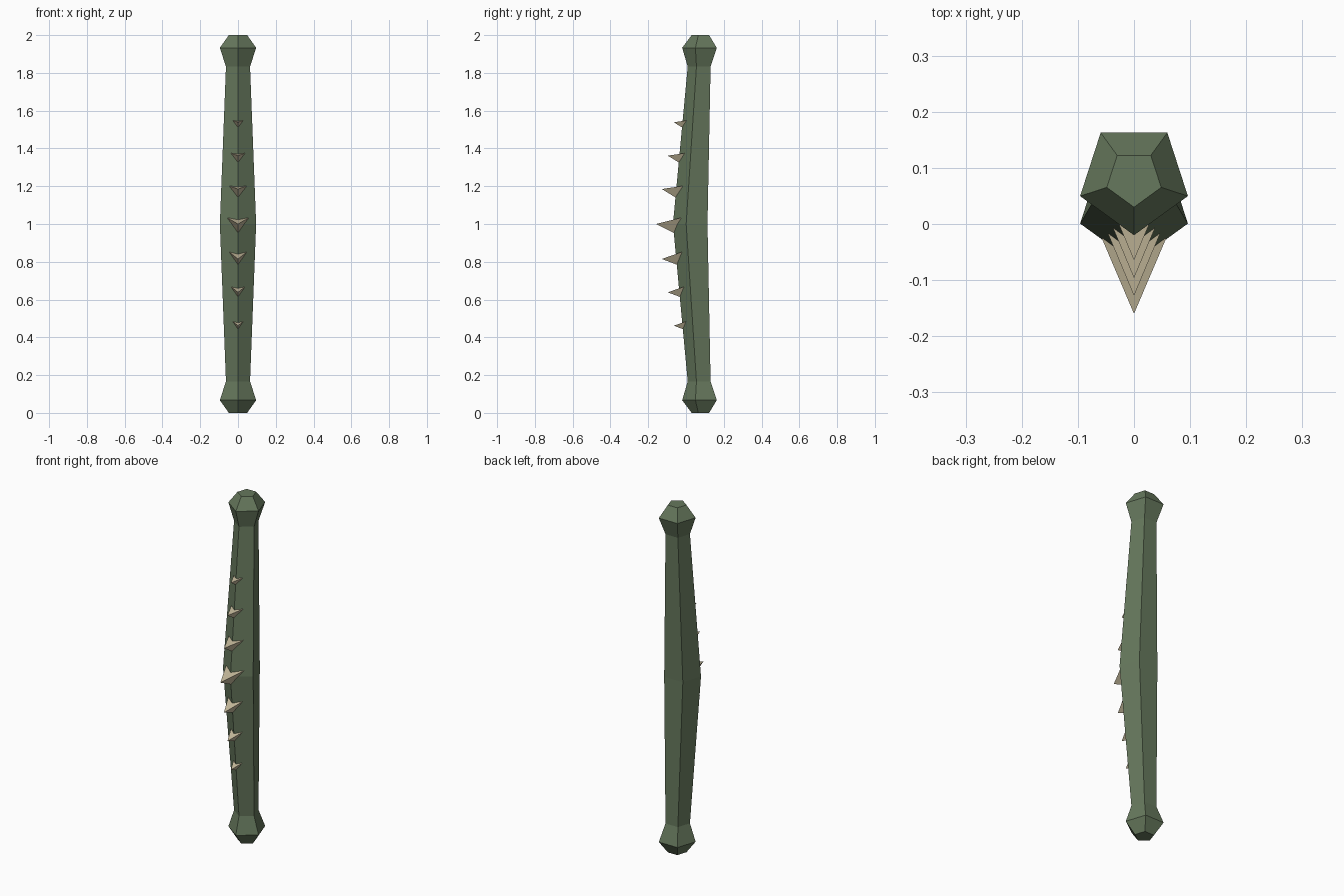
import bpy
import bmesh
from math import sin, cos, pi, atan
from mathutils import Matrix, Vector

cube = bpy.data.objects.get("Cube")
if cube:
    bpy.data.objects.remove(cube, do_unlink=True)


def make_material(name, rgb):
    mat = bpy.data.materials.new(name)
    mat.use_nodes = True
    mat.diffuse_color = (*rgb, 1)
    mat.node_tree.nodes["Principled BSDF"].inputs["Base Color"].default_value = (*rgb, 1)
    return mat


def make_object(name, bm, mat):
    bmesh.ops.recalc_face_normals(bm, faces=bm.faces)
    mesh = bpy.data.meshes.new(name)
    bm.to_mesh(mesh)
    bm.free()
    mesh.materials.append(mat)
    obj = bpy.data.objects.new(name, mesh)
    bpy.context.collection.objects.link(obj)
    return obj


green = make_material("moss green", (0.133, 0.188, 0.109))
bone = make_material("bone", (0.56, 0.49, 0.33))

# Shaft: five-sided rings (height, radius, centre y) with an edge facing forward
SIDES = 5
half = [(2.0, 0.051, 0.081), (1.933, 0.101, 0.081), (1.833, 0.067, 0.076)]
middle = (1.0, 0.101, 0.032)
rings = half + [middle] + [(2 - z, r, y) for z, r, y in reversed(half)]

bm = bmesh.new()
loops = []
for z, r, y in rings:
    angles = [2 * pi * i / SIDES for i in range(SIDES)]
    loops.append([bm.verts.new((r * sin(a), y - r * cos(a), z)) for a in angles])
for upper, lower in zip(loops, loops[1:]):
    for i in range(SIDES):
        j = (i + 1) % SIDES
        bm.faces.new((upper[i], upper[j], lower[j], lower[i]))
bm.faces.new(loops[0])
bm.faces.new(loops[-1])
make_object("bow_shaft", bm, green)

# Thorns: three-sided spikes along the front ridge, shrinking toward the ends
ridge_mid = middle[2] - middle[1]
ridge_end = half[2][2] - half[2][1]
slope = (ridge_end - ridge_mid) / (half[2][0] - middle[0])
for k in range(-3, 4):
    size = 1 - 0.165 * abs(k)
    offset = 0.178 * k
    sign = (k > 0) - (k < 0)
    place = (Matrix.Translation((0, ridge_mid + slope * abs(offset), 1 + offset))
             @ Matrix.Rotation(-sign * atan(slope), 4, "X") @ Matrix.Scale(size, 4))
    bm = bmesh.new()
    tip = bm.verts.new(place @ Vector((0, -0.091, 0)))
    base = []
    for i in range(3):
        a = pi / 6 + 2 * pi * i / 3
        base.append(bm.verts.new(place @ Vector((0.066 * cos(a), 0.043, 0.066 * sin(a)))))
    bm.faces.new(base)
    for i in range(3):
        bm.faces.new((base[i], base[(i + 1) % 3], tip))
    make_object(f"thorn_{k + 4}", bm, bone)
